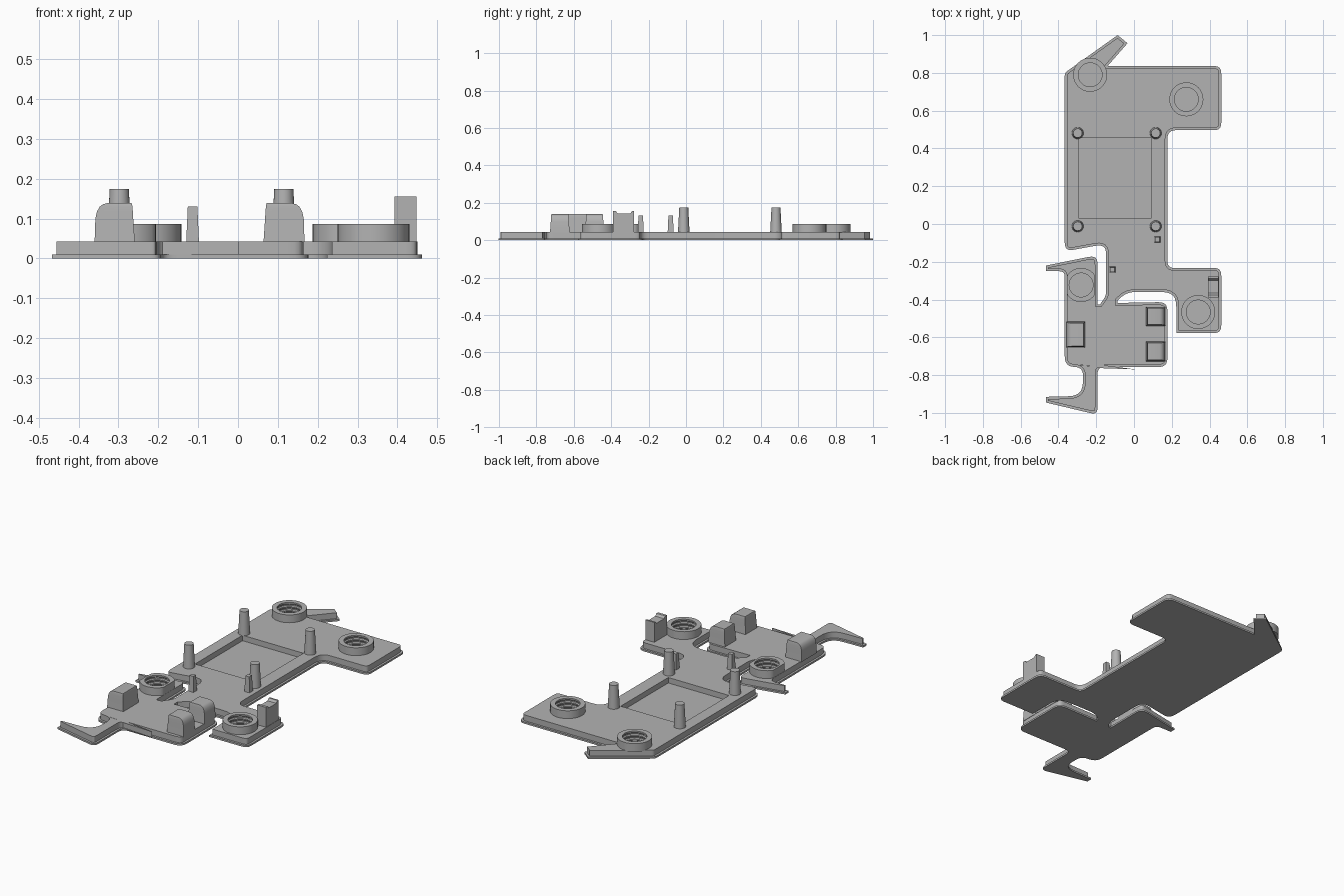
import bpy
import math
from mathutils import Vector

cube = bpy.data.objects.get("Cube")
if cube:
    bpy.data.objects.remove(cube)

GREY = (0.45, 0.45, 0.45, 1)
grey = bpy.data.materials.new("plain_grey")
grey.use_nodes = True
grey.diffuse_color = GREY
grey.node_tree.nodes["Principled BSDF"].inputs["Base Color"].default_value = GREY

FLANGE, DECK = 0.01, 0.043
RIM = 0.012


def loft(name, rings, closed=False):
    """Skin a list of equal-length point rings, capped or joined end to end."""
    n = len(rings[0])
    verts = [p for ring in rings for p in ring]
    faces = []
    last = len(rings) if closed else len(rings) - 1
    for k in range(last):
        a, b = k * n, (k + 1) % len(rings) * n
        for i in range(n):
            j = (i + 1) % n
            faces.append((a + i, a + j, b + j, b + i))
    if not closed:
        faces.append(tuple(reversed(range(n))))
        faces.append(tuple(range(len(verts) - n, len(verts))))
    mesh = bpy.data.meshes.new(name)
    mesh.from_pydata(verts, [], faces)
    mesh.materials.append(grey)
    obj = bpy.data.objects.new(name, mesh)
    bpy.context.collection.objects.link(obj)
    return obj


def smooth(obj):
    bpy.ops.object.select_all(action='DESELECT')
    obj.select_set(True)
    bpy.context.view_layer.objects.active = obj
    bpy.ops.object.shade_smooth_by_angle(angle=math.radians(35))


def circle(x, y, z, r, n=32):
    return [(x + r * math.cos(math.tau * i / n), y + r * math.sin(math.tau * i / n), z)
            for i in range(n)]


def rect(x0, x1, y0, y1, z):
    return [(x0, y0, z), (x1, y0, z), (x1, y1, z), (x0, y1, z)]


def rounded(corners, steps=6):
    """Corners are (x, y) or (x, y, radius)."""
    out = []
    for i, c in enumerate(corners):
        p = Vector(c[:2])
        if len(c) == 2:
            out.append(p)
            continue
        a = p + (Vector(corners[i - 1][:2]) - p).normalized() * c[2]
        b = p + (Vector(corners[(i + 1) % len(corners)][:2]) - p).normalized() * c[2]
        for s in range(steps + 1):
            t = s / steps
            arc = a * (1 - t) ** 2 + p * 2 * t * (1 - t) + b * t ** 2
            # pull the curve outwards a little, closer to a true arc
            out.append(arc.lerp(p, 0.35 * t * (1 - t)))
    return out


def inset(points, d):
    """Mitred inward offset of a clockwise outline."""
    out = []
    for i, p in enumerate(points):
        u = (p - points[i - 1]).normalized()
        v = (points[(i + 1) % len(points)] - p).normalized()
        n, m = Vector((u.y, -u.x)), Vector((v.y, -v.x))
        out.append(p + (n + m) * d / (1 + n.dot(m)))
    return out


# Base plate outline, clockwise from the rear spike
outline = rounded([
    (-.367, .8, .02), (-.087, 1), (-.034, .957), (-.14, .836),
    (.462, .836, .04), (.462, .497, .04), (.177, .497, .05), (.177, -.233, .04),
    (.462, -.233, .04), (.462, -.577, .04), (.224, -.577), (.224, -.36, .08),
    (-.04, -.36, .05), (-.087, -.405), (-.087, -.418), (.177, -.413, .05),
    (.177, -.757, .05), (-.193, -.757, .04), (-.193, -1.01, .04),
    (-.467, -.945), (-.467, -.915), (-.27, -.91, .08), (-.27, -.757, .05),
    (-.367, -.757, .06), (-.367, -.25, .03), (-.467, -.25), (-.467, -.22),
    (-.193, -.165, .05), (-.193, -.425), (-.18, -.425), (-.147, -.38, .03),
    (-.147, -.105, .06), (-.367, -.145, .05)])
outline.reverse()
inner = inset(outline[::-1], RIM)[::-1]
plate = loft("base_plate", [
    [(p.x, p.y, z) for p in pts]
    for pts, z in ((outline, 0), (outline, FLANGE), (inner, FLANGE), (inner, DECK))])

# Pocket and socket bores
SOCKETS = [("rear_right", -.232, .79), ("rear_left", .277, .66),
           ("front_right", -.28, -.323), ("front_left", .34, -.466)]
cutters = [loft("pocket_cutter", [rect(-.29, .09, .03, .455, z) for z in (.012, .1)])]
cutters += [loft("bore_cutter", [circle(x, y, z, .067) for z in (.012, .1)])
            for _, x, y in SOCKETS]
bpy.context.view_layer.objects.active = plate
for cutter in cutters:
    cutter.hide_render = True
    mod = plate.modifiers.new("cut", 'BOOLEAN')
    mod.operation = 'DIFFERENCE'
    mod.solver = 'EXACT'
    mod.object = cutter
    bpy.ops.object.modifier_apply(modifier=mod.name)
    bpy.data.objects.remove(cutter)
smooth(plate)

# Threaded sockets: ribbed inner wall, solid outer wall
TOP = .087
thread = [(.063, TOP)]
for k in range(3):
    z = TOP - .008 - k * .022
    thread += [(.063, z), (.068, z - .005), (.068, z - .011), (.063, z - .016)]
profile = [(.09, DECK - .003), (.09, TOP)] + thread + [(.063, .011), (.067, .011),
                                                      (.069, DECK - .003)]
for label, x, y in SOCKETS:
    rings = [circle(x, y, z, r, 40) for r, z in reversed(profile)]
    if label == "front_right":  # trimmed flush with the narrow tab
        rings = [[(min(max(px, -.354), -.206), py, pz) for px, py, pz in ring]
                 for ring in rings]
    smooth(loft(label + "_socket", rings, closed=True))

# Tapered posts around the pocket
for side, x in (("right", -.298), ("left", .115)):
    for end, y in (("front", -.012), ("rear", .481)):
        smooth(loft(f"{end}_{side}_post", [circle(x, y, DECK - .002, .031, 24),
                                           circle(x, y, .174, .024, 24)]))

# Small square pegs
for label, x, y in (("right", -.114, -.242), ("left", .124, -.082)):
    loft(label + "_peg", [rect(x - w, x + w, y - w, y + w, z)
                          for w, z in ((.016, DECK - .002), (.012, .131))])


# Blocks with one rounded upper edge on the outer side
def block(name, x0, x1, y0, y1, outer):
    rings = []
    for z, pull, taper in ((DECK - .002, 0, 0), (.1, .002, .004), (.118, .006, .005),
                           (.13, .013, .006), (.136, .021, .007), (.139, .032, .008)):
        lo = pull if outer < 0 else taper
        hi = pull if outer > 0 else taper
        rings.append(rect(x0 + lo, x1 - hi, y0 + taper, y1 - taper, z))
    smooth(loft(name, rings))


block("right_block", -.36, -.259, -.655, -.517, -1)
block("left_inner_block", .064, .167, -.54, -.438, 1)
block("left_front_block", .064, .167, -.727, -.622, 1)

# Notched clip on the left tab
clip = [(-.39, DECK - .002), (-.278, DECK - .002), (-.278, .155), (-.288, .155),
        (-.298, .143), (-.365, .143), (-.375, .155), (-.39, .155)]
loft("notched_clip", [[(x, y, z) for y, z in clip] for x in (.393, .448)])

# Consistent outward normals
import bmesh
for obj in bpy.context.collection.objects:
    if obj.type == 'MESH' and grey.name in obj.data.materials:
        bm = bmesh.new()
        bm.from_mesh(obj.data)
        bmesh.ops.recalc_face_normals(bm, faces=bm.faces)
        bm.to_mesh(obj.data)
        bm.free()
